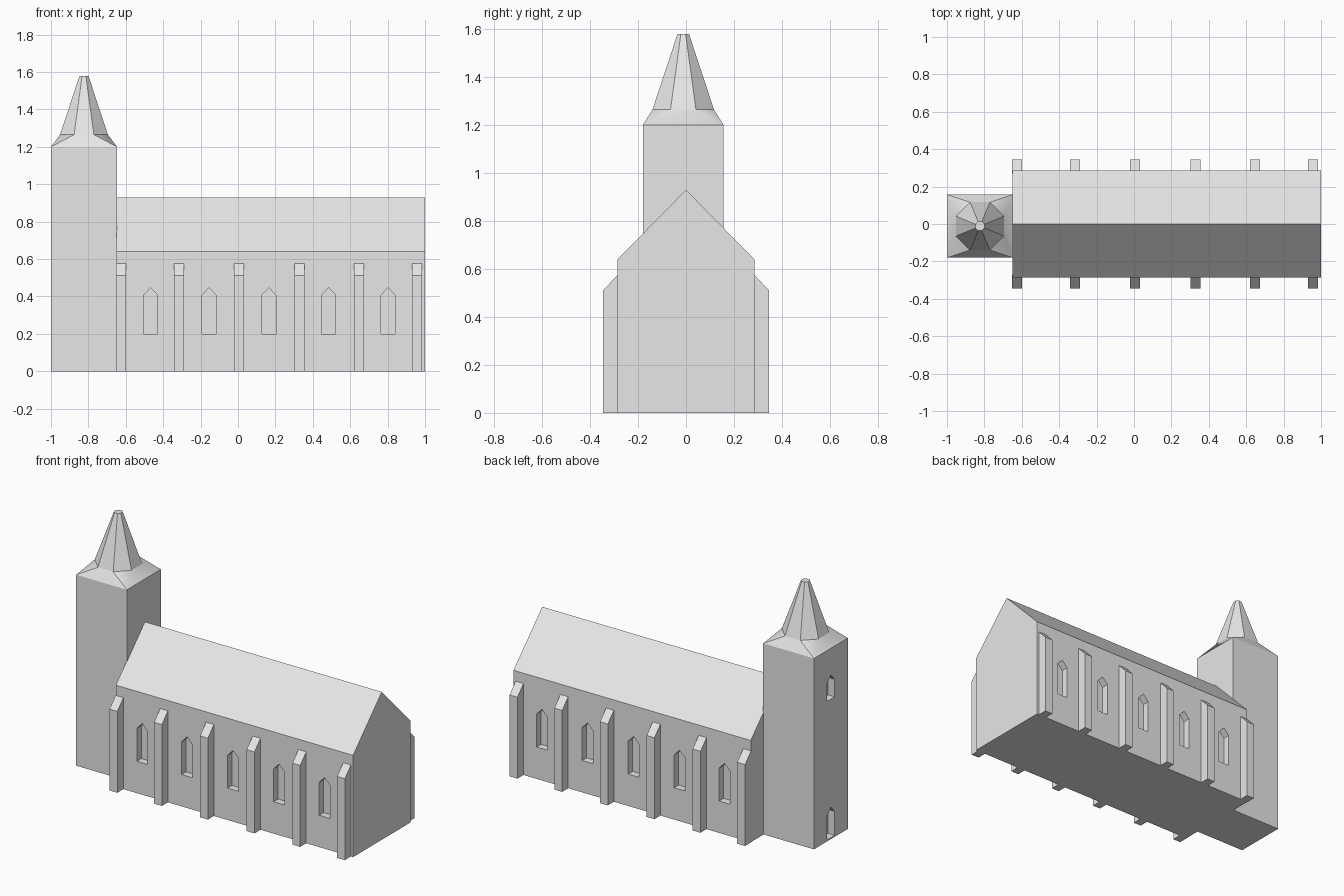
import bpy, bmesh, math
from mathutils import Vector

if "Cube" in bpy.data.objects:
    bpy.data.objects.remove(bpy.data.objects["Cube"])

stone = bpy.data.materials.new("light grey stone")
stone.diffuse_color = (0.8, 0.8, 0.8, 1)
stone.use_nodes = True
stone.node_tree.nodes["Principled BSDF"].inputs["Base Color"].default_value = stone.diffuse_color


def prism(bm, points, direction):
    """Extrude a closed outline of 3D points along a direction."""
    face = bm.faces.new([bm.verts.new(p) for p in points])
    new = bmesh.ops.extrude_face_region(bm, geom=[face], use_keep_orig=True)["geom"]
    for v in new:
        if isinstance(v, bmesh.types.BMVert):
            v.co += Vector(direction)


def finish(name, bm):
    bmesh.ops.recalc_face_normals(bm, faces=bm.faces)
    mesh = bpy.data.meshes.new(name)
    bm.to_mesh(mesh)
    bm.free()
    mesh.materials.append(stone)
    ob = bpy.data.objects.new(name, mesh)
    bpy.context.collection.objects.link(ob)
    return ob


def cut(ob, cutter):
    mod = ob.modifiers.new("niches", "BOOLEAN")
    mod.operation = "DIFFERENCE"
    mod.solver = "EXACT"
    mod.object = cutter
    bpy.context.view_layer.objects.active = ob
    bpy.ops.object.modifier_apply(modifier=mod.name)
    bpy.data.objects.remove(cutter)


def pointed(c, z0, z1, half=0.0375, tip=0.04):
    """Pointed window outline as (across, height) pairs."""
    return [(c - half, z0), (c + half, z0), (c + half, z1 - tip), (c, z1), (c - half, z1 - tip)]


# Nave with gabled roof
bm = bmesh.new()
gable = [(-0.285, 0), (0.285, 0), (0.285, 0.64), (0, 0.93), (-0.285, 0.64)]
prism(bm, [(-0.65, y, z) for y, z in gable], (1.65, 0, 0))
nave = finish("nave", bm)

# Recessed windows along both long walls
DEPTH = 0.045
bm = bmesh.new()
for x in (-0.467, -0.155, 0.165, 0.485, 0.802):
    for side in (-1, 1):
        prism(bm, [(a, side * 0.4, z) for a, z in pointed(x, 0.2, 0.447)],
              (0, -side * (0.4 - 0.285 + DEPTH), 0))
cut(nave, finish("window_cutter", bm))

# Buttresses with sloping caps
bm = bmesh.new()
for x in (-0.652, -0.342, -0.022, 0.302, 0.62, 0.931):
    for s in (-1, 1):
        outline = [(0.27, 0), (0.345, 0), (0.345, 0.512), (0.285, 0.575), (0.27, 0.575)]
        prism(bm, [(x, s * y, z) for y, z in outline], (0.054, 0, 0))
finish("buttresses", bm)

# Tower with door and upper window niches on its outer face
X0, X1, Y0, Y1, TOP = -1.0, -0.647, -0.18, 0.157, 1.2
CX, CY = (X0 + X1) / 2, (Y0 + Y1) / 2
corners = [(X0, Y0), (X1, Y0), (X1, Y1), (X0, Y1)]
bm = bmesh.new()
prism(bm, [(x, y, 0) for x, y in corners], (0, 0, TOP))
tower = finish("tower", bm)
bm = bmesh.new()
for z0, z1 in ((0.01, 0.2), (0.88, 1.03)):
    prism(bm, [(X0 - 0.1, a, z) for a, z in pointed(CY, z0, z1)], (0.1 + DEPTH, 0, 0))
cut(tower, finish("niche_cutter", bm))


def octagon(bm, apothem, z):
    r = apothem / math.cos(math.pi / 8)
    angles = [math.radians(-112.5 + 45 * i) for i in range(8)]
    return [bm.verts.new((CX + r * math.cos(a), CY + r * math.sin(a), z)) for a in angles]


# Flared skirt from the square tower to the octagonal spire
bm = bmesh.new()
base = [bm.verts.new((x, y, TOP)) for x, y in corners]
ring = octagon(bm, 0.128, 1.265)
for i in range(4):
    j = (i + 1) % 4
    bm.faces.new((base[i], base[j], ring[2 * i + 1], ring[2 * i]))
    bm.faces.new((base[j], ring[2 * j], ring[2 * i + 1]))
skirt = finish("spire_skirt", bm)
bpy.ops.object.select_all(action="DESELECT")
skirt.select_set(True)
bpy.context.view_layer.objects.active = skirt
bpy.ops.object.shade_smooth_by_angle(angle=math.radians(39.5))

# Spire with a small flat tip
bm = bmesh.new()
low, high = octagon(bm, 0.128, 1.265), octagon(bm, 0.024, 1.58)
for i in range(8):
    j = (i + 1) % 8
    bm.faces.new((low[i], low[j], high[j], high[i]))
bm.faces.new(high)
finish("spire", bm)
